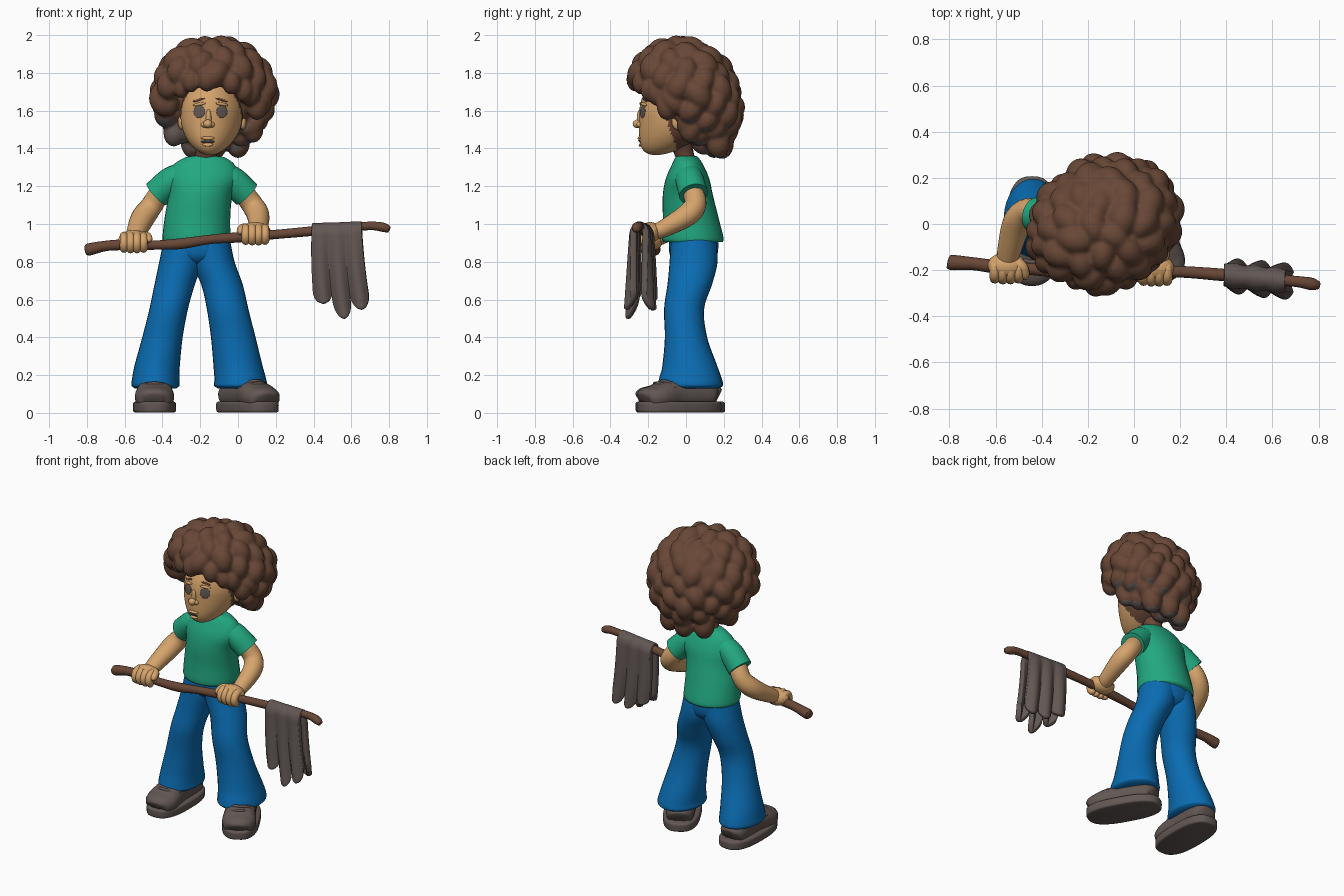
import bpy, bmesh, math, random
from mathutils import Vector, Matrix, Quaternion
from mathutils.bvhtree import BVHTree

if "Cube" in bpy.data.objects:
    bpy.data.objects.remove(bpy.data.objects["Cube"])

random.seed(4)


def material(name, rgb):
    m = bpy.data.materials.new(name)
    lin = [((c / 255 + 0.055) / 1.055) ** 2.4 for c in rgb]
    m.diffuse_color = (*lin, 1)
    m.use_nodes = True
    m.node_tree.nodes["Principled BSDF"].inputs["Base Color"].default_value = m.diffuse_color
    return m


BROWN = material("brown", (104, 71, 54))
SKIN = material("skin", (214, 164, 108))
GREEN = material("green", (34, 168, 128))
BLUE = material("blue", (10, 108, 178))
GREY = material("grey", (98, 87, 83))


def finish(name, bm, mats):
    bmesh.ops.recalc_face_normals(bm, faces=bm.faces)
    me = bpy.data.meshes.new(name)
    bm.to_mesh(me)
    bm.free()
    for m in mats:
        me.materials.append(m)
    for p in me.polygons:
        p.use_smooth = True
    ob = bpy.data.objects.new(name, me)
    bpy.context.collection.objects.link(ob)
    return ob


def loft(name, secs, mat, ref=(1, 0, 0), axis=None, n=20, steps=5, power=1.0, xf=None):
    """Smooth tube through sections (x, y, z, radius along ref, other radius)."""
    s = [Vector(c) for c in secs]
    s = [2 * s[0] - s[1]] + s + [2 * s[-1] - s[-2]]
    path = []
    for i in range(1, len(s) - 2):
        a, b, c, d = s[i - 1:i + 3]
        for k in range(steps):
            t = k / steps
            path.append(0.5 * (2 * b + (c - a) * t + (2 * a - 5 * b + 4 * c - d) * t * t
                               + (3 * b - a - 3 * c + d) * t ** 3))
    path.append(s[-2])
    bm = bmesh.new()
    rings = []
    for i, p in enumerate(path):
        lo, hi = path[max(i - 1, 0)], path[min(i + 1, len(path) - 1)]
        t = Vector(axis) if axis else Vector((hi - lo)[:3]).normalized()
        u = Vector(ref)
        u = (u - t * u.dot(t)).normalized()
        v = t.cross(u)
        ring = []
        for k in range(n):
            a = 2 * math.pi * k / n
            ca, sa = math.cos(a), math.sin(a)
            ca = math.copysign(abs(ca) ** power, ca)
            sa = math.copysign(abs(sa) ** power, sa)
            q = Vector(p[:3]) + u * ca * max(p[3], .003) + v * sa * max(p[4], .003)
            ring.append(bm.verts.new(xf @ q if xf else q))
        rings.append(ring)
    for a, b in zip(rings, rings[1:]):
        for k in range(n):
            bm.faces.new((a[k], a[(k + 1) % n], b[(k + 1) % n], b[k]))
    bm.faces.new(rings[0])
    bm.faces.new(rings[-1])
    return finish(name, bm, [mat])


def blobs(name, items, mats, sub=4):
    bm = bmesh.new()
    for loc, scale, rot in items:
        bmesh.ops.create_icosphere(bm, subdivisions=sub, radius=1, matrix=Matrix.LocRotScale(
            Vector(loc), rot or Quaternion(), Vector(scale)))
    return finish(name, bm, mats)


# Shirt body, sleeves, arms
loft("shirt_body", [(-.22, .037, .905, .175, .158), (-.22, .035, .93, .18, .163), (-.215, .025, 1.03, .174, .148),
                    (-.2, .01, 1.15, .17, .133), (-.185, .008, 1.24, .19, .115), (-.18, .008, 1.31, .165, .085),
                    (-.175, .005, 1.35, .11, .062), (-.175, .003, 1.36, .07, .05)], GREEN, axis=(0, 0, 1), n=32)
arms = {"left": [(-.40, .03, 1.19, .055, .055), (-.455, .055, 1.10, .058, .058), (-.505, .01, 1.03, .063, .06),
                 (-.54, -.11, .95, .052, .048), (-.55, -.17, .915, .045, .04)],
        "right": [(.01, .03, 1.19, .055, .055), (.07, .05, 1.11, .058, .058), (.105, .01, 1.05, .06, .06),
                  (.108, -.11, .98, .05, .047), (.1, -.17, .955, .045, .04)]}
sleeves = {"left": [(-.27, .01, 1.26, .07, .07), (-.35, .02, 1.23, .075, .075), (-.432, .04, 1.157, .077, .077)],
           "right": [(-.1, .01, 1.26, .07, .07), (-.03, .02, 1.23, .075, .075), (.045, .04, 1.157, .077, .077)]}
for side in arms:
    loft(side + "_arm", arms[side], SKIN)
    sl = loft(side + "_sleeve", sleeves[side], GREEN, ref=(0, 1, 0), n=24)
    with bpy.context.temp_override(active_object=sl, object=sl, selected_objects=[sl], selected_editable_objects=[sl]):
        bpy.ops.object.shade_smooth_by_angle(angle=math.radians(50))

# Hands gripping the stick
for side, c, inward in (("left", Vector((-.552, -.195, .9)), 1), ("right", Vector((.092, -.205, .942)), -1)):
    blobs(side + "_palm", [(c + Vector((0, .015, .014)), (.082, .058, .054), None)], [SKIN])
    for i in range(4):
        x = c.x + (i - 1.5) * .034
        pts = []
        for deg in (20, 75, 130, 185, 235, 265):
            a = math.radians(deg)
            r = .023 if deg < 260 else .012
            k = 1 - .08 * abs(i - 1.5)
            pts.append((x, c.y + .046 * k * math.cos(a), c.z + .042 * k * math.sin(a), r, r))
        loft(f"{side}_finger_{i}", pts, SKIN, n=12, steps=4)
    loft(side + "_thumb", [(c.x + inward * dx, c.y + dy, c.z + dz, r, r) for dx, dy, dz, r in
                           ((.03, .03, .03, .028), (.065, .01, .035, .025), (.078, -.025, .02, .022),
                            (.08, -.042, .01, .01))], SKIN, ref=(0, 0, 1), n=12)

# Trousers
loft("hips", [(-.217, .04, .935, .17, .13), (-.217, .04, .86, .175, .13), (-.213, .04, .815, .14, .115),
              (-.21, .04, .78, .10, .07), (-.21, .04, .77, .06, .04)], BLUE, axis=(0, 0, 1), n=28)
legs = {"left": [(-.28, .04, .93, .11, .12), (-.302, .04, .8, .115, .127), (-.335, .02, .68, .107, .118),
                 (-.367, -.01, .55, .102, .106), (-.4, .0, .4, .107, .112), (-.428, .02, .25, .12, .145),
                 (-.436, .025, .18, .125, .165), (-.437, .025, .145, .127, .17), (-.437, .025, .13, .11, .15)],
        "right": [(-.155, .04, .93, .11, .12), (-.133, .04, .8, .115, .127), (-.085, .02, .68, .11, .118),
                  (-.055, -.01, .55, .11, .106), (-.025, .0, .4, .118, .112), (.0, .02, .25, .13, .145),
                  (.012, .022, .18, .137, .165), (.013, .022, .145, .14, .17), (.013, .022, .13, .12, .15)]}
for side, s in legs.items():
    loft(side + "_leg", s, BLUE, axis=(0, 0, 1), n=28)

# Shoes: sole, upper, laces
for side, loc, yaw in (("left", (-.442, -.03, 0), 0), ("right", (.05, -.035, 0), 29)):
    xf = Matrix.Translation(loc) @ Matrix.Rotation(math.radians(yaw), 4, 'Z')
    loft(side + "_sole", [(0, 0, z, .114 - d, .237 - d) for z, d in
                          ((.002, .012), (.008, .002), (.03, 0), (.052, .001), (.06, .012))], GREY,
         axis=(0, 0, 1), power=.75, xf=xf, n=40, steps=3)
    loft(side + "_shoe_upper", [(0, -.222, .07, .03, .025), (0, -.205, .078, .08, .052), (0, -.15, .082, .103, .064),
                                (0, -.09, .095, .1, .073), (0, -.02, .1, .09, .078), (0, .08, .1, .088, .075),
                                (0, .175, .09, .08, .06), (0, .2, .08, .04, .04)], GREY, power=.85, xf=xf, n=24)
    for i, y in enumerate((-.1, -.135)):
        loft(f"{side}_lace_{i}", [(x, y + abs(x) * .3, z - i * .012, .01, .01) for x, z in
                                  ((-.085, .13), (-.05, .158), (0, .168), (.05, .158), (.085, .13))],
             GREY, ref=(0, 1, 0), n=8, xf=xf)

# Stick
loft("stick", [(-.805, -.165, .862, .022, .022), (-.79, -.167, .865, .033, .033), (-.7, -.172, .884, .028, .028),
               (-.6, -.185, .89, .029, .029), (-.45, -.195, .888, .026, .025), (-.3, -.205, .896, .03, .029),
               (-.15, -.21, .918, .025, .025), (.01, -.205, .93, .028, .028), (.2, -.207, .945, .025, .025),
               (.4, -.222, .963, .027, .026), (.6, -.24, .983, .024, .024), (.71, -.25, .99, .024, .023),
               (.77, -.26, .982, .027, .025), (.80, -.266, .97, .018, .018)], BROWN, ref=(0, 1, 0), n=14)

# Rag draped over the stick, with three hanging points on each side
bm = bmesh.new()
NU, NS = 42, 28
grid = []
for i in range(NU + 1):
    u = i / NU
    row = []
    for j in range(-NS, NS + 1):
        front = j < 0
        d = abs(j) / NS
        k = u * 3
        tips = (.42, .505, .46) if front else (.40, .46, .46)
        lobe = abs(math.sin(math.pi * k)) ** .6
        depth = (.35 + (tips[min(int(k), 2)] - .35) * lobe) * d
        fall = depth / .5
        x = .523 + (u - .5) * .265 * (1 + .12 * fall) + .04 * fall ** 2
        bulge = min(1, depth / .04) ** .5 * .034 + .034 * fall ** .8 * (.35 + .65 * math.cos(6 * math.pi * (u - 1 / 6)))
        y = -.234 - (x - .52) * .1 + (-bulge if front else bulge)
        row.append(bm.verts.new((x, y, .999 + (x - .52) * .04 - depth)))
    grid.append(row)
for a, b in zip(grid, grid[1:]):
    for j in range(len(a) - 1):
        bm.faces.new((a[j], a[j + 1], b[j + 1], b[j]))
rag = finish("rag", bm, [GREY])
mod = rag.modifiers.new("thickness", 'SOLIDIFY')
mod.thickness, mod.offset = .034, 0
rag.modifiers.new("soften", 'SUBSURF').levels = 1

# Head: chin narrowed and pushed forward, back of the head in hair colour
bm = bmesh.new()
HC = Vector((-.137, -.06, 1.58))
bmesh.ops.create_uvsphere(bm, u_segments=80, v_segments=60, radius=1)
for v in bm.verts:
    d = max(0, -v.co.z)
    v.co = HC + Vector((v.co.x * .165 * (1 - .12 * d * d) - .012 * d + .02 * v.co.y, v.co.y * .188 - .10 * d * d,
                        v.co.z * .215))
for f in bm.faces:
    p = f.calc_center_median()
    f.material_index = int(p.y > -.12 + (1.6 - p.z) * .35)
tree = BVHTree.FromBMesh(bm)
finish("head", bm, [SKIN, BROWN])
loft("neck", [(-.172, .01, 1.31, .07, .055), (-.17, -.01, 1.37, .058, .052), (-.15, -.04, 1.46, .07, .07)],
     BROWN, axis=(0, 0, 1))


def plate(name, x, z, rx, rz, mat, tilt=0, thick=.004):
    hit, nor, _, _ = tree.ray_cast(Vector((x, -1, z)), Vector((0, 1, 0)))
    q = (-nor).to_track_quat('Y', 'Z') @ Quaternion((0, 1, 0), math.radians(tilt))
    blobs(name, [(hit, (rx, thick, rz), q)], [mat], 3)


# Face
for side, x, s in (("left", -.205, 1), ("right", -.085, -1)):
    plate(side + "_eye", x, 1.595, .032, .034, GREY)
    plate(side + "_eyelid", x, 1.634, .036, .009, SKIN, -10 * s, .01)
    plate(side + "_brow", x - .002, 1.657, .034, .006, BROWN, -16 * s, .0045)
plate("mouth", -.16, 1.436, .036, .012, GREY)
plate("upper_lip", -.16, 1.455, .036, .008, SKIN, 0, .01)
plate("lower_lip", -.16, 1.42, .028, .008, SKIN, 0, .011)
blobs("nose", [((-.16, -.256, 1.53), (.024, .026, .023), None), ((-.156, -.24, 1.56), (.016, .02, .05), None),
               ((-.18, -.246, 1.526), (.016, .016, .015), None), ((-.139, -.246, 1.526), (.016, .016, .015), None)], [SKIN])
blobs("ears", [((HC.x + s * .163, -.045, 1.54), (.018, .03, .04), None) for s in (-1, 1)], [SKIN])

# Hair: a core covered in big soft curls, fused together, turned slightly with the head
C = Vector((-.13, 0, 1.685))
curls = [((-.13, .05, 1.69), (.265, .2, .255), None)]
N = 84
for i in range(N):
    h = 1 - 2 * (i + .5) / N
    r, a = math.sqrt(1 - h * h), i * 2.39996
    n = Vector((r * math.cos(a), r * math.sin(a), h))
    p = C + Vector((n.x * .272 + n.y * .045, n.y * .24 - n.z * .055, n.z * .252))
    if p.z < 1.80 - (p.y + .25) * 1.15:
        continue
    k = random.uniform(.88, 1.15)
    q = n.to_track_quat('Z', 'Y') @ Quaternion((0, 0, 1), random.uniform(-.7, .7))
    curls.append((p, (.06 * k, .08 * k, .068 * k), q))
for x, y, z, k in ((-.30, -.2, 1.72, 1), (-.25, -.24, 1.755, 1.1), (-.165, -.265, 1.765, 1.2), (-.1, -.255, 1.79, 1),
                   (-.035, -.235, 1.75, 1.2), (.03, -.19, 1.71, 1.2), (-.37, -.11, 1.64, 1.3), (.1, -.1, 1.62, 1.3),
                   (.08, .02, 1.5, 1.3), (-.34, .02, 1.48, 1.3),
                   (-.24, .15, 1.43, 1.5), (-.12, .19, 1.425, 1.5), (0, .17, 1.43, 1.5)):
    curls.append(((x, y, z), (.042 * k, .042 * k, .054 * k), None))
hair = blobs("hair", curls, [BROWN, GREY])
mod = hair.modifiers.new("fuse", 'REMESH')
mod.mode, mod.voxel_size = 'VOXEL', .01
mod = hair.modifiers.new("relax", 'SMOOTH')
mod.factor, mod.iterations = .5, 3
fused = bpy.data.meshes.new_from_object(hair.evaluated_get(bpy.context.evaluated_depsgraph_get()))
hair.modifiers.clear()
hair.data = fused
fused.materials.clear()
for m in (BROWN, GREY):
    fused.materials.append(m)
# grey on the hidden lower underside
for f in fused.polygons:
    f.use_smooth = True
    out = (f.center - C).normalized().dot(f.normal)
    hidden = f.center.z < 1.56 and (f.normal.z < -.7 or out < .1 or (f.normal.y < -.5 and f.center.x < -.25))
    f.material_index = int(hidden)
